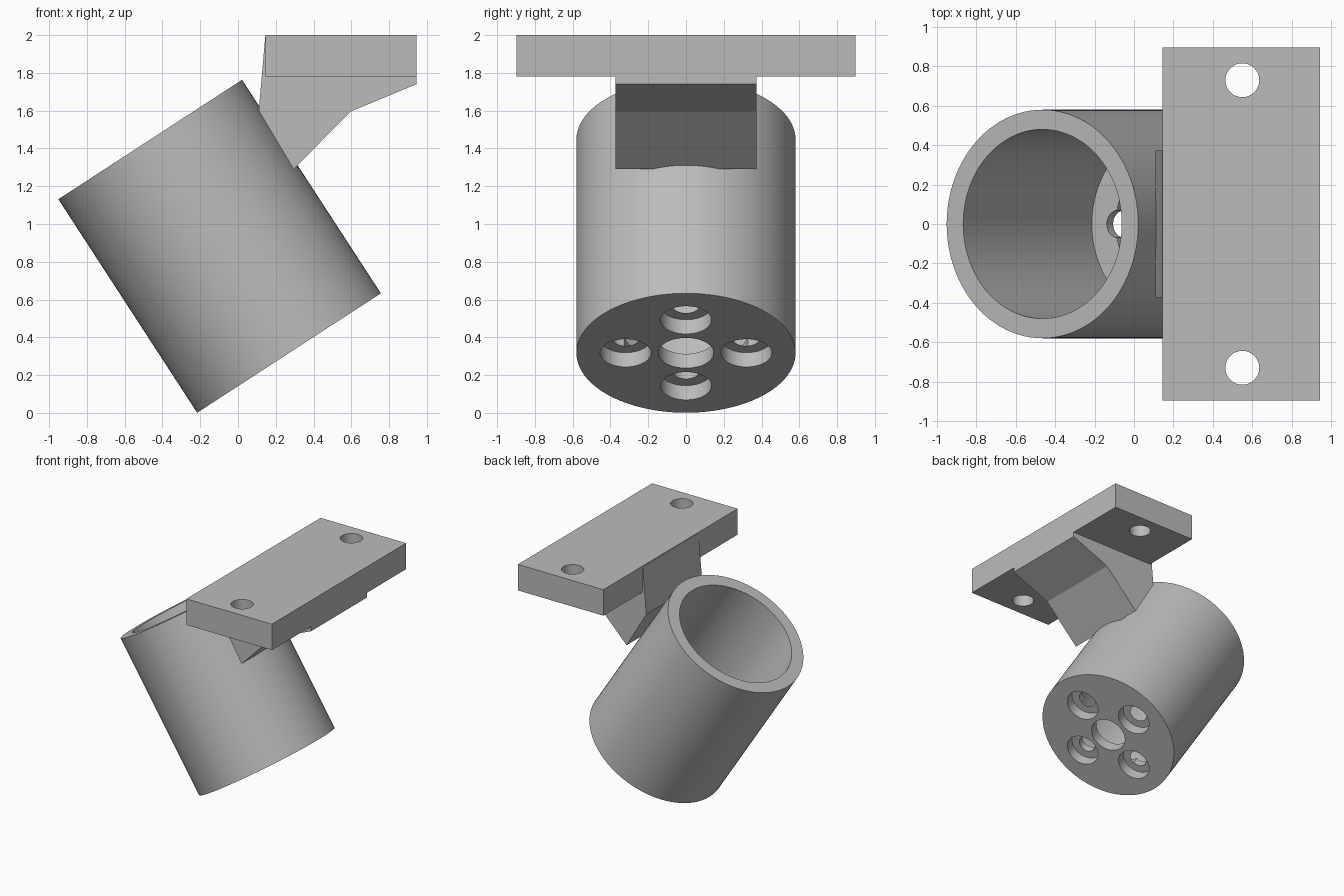
import bpy, bmesh, math
from mathutils import Matrix, Vector

cube = bpy.data.objects.get("Cube")
if cube:
    bpy.data.objects.remove(cube, do_unlink=True)

grey = bpy.data.materials.new("plain grey")
grey.use_nodes = True
colour = (0.5, 0.5, 0.5, 1)
grey.diffuse_color = colour
grey.node_tree.nodes["Principled BSDF"].inputs["Base Color"].default_value = colour


def add_object(name, bm):
    bmesh.ops.recalc_face_normals(bm, faces=bm.faces)
    mesh = bpy.data.meshes.new(name)
    bm.to_mesh(mesh)
    bm.free()
    mesh.materials.append(grey)
    obj = bpy.data.objects.new(name, mesh)
    bpy.context.scene.collection.objects.link(obj)
    return obj


def cylinder(name, radius, low, high, x=0, y=0, sides=96):
    bm = bmesh.new()
    place = Matrix.Translation((x, y, (low + high) / 2))
    bmesh.ops.create_cone(bm, cap_ends=True, segments=sides, radius1=radius,
                          radius2=radius, depth=high - low, matrix=place)
    return add_object(name, bm)


def prism(name, profile, half_width):
    """Extrude an x-z outline symmetrically along y."""
    bm = bmesh.new()
    face = bm.faces.new([bm.verts.new((x, -half_width, z)) for x, z in profile])
    out = bmesh.ops.extrude_face_region(bm, geom=[face])
    verts = [v for v in out["geom"] if isinstance(v, bmesh.types.BMVert)]
    bmesh.ops.translate(bm, verts=verts, vec=(0, 2 * half_width, 0))
    return add_object(name, bm)


def activate(obj):
    bpy.ops.object.select_all(action="DESELECT")
    obj.select_set(True)
    bpy.context.view_layer.objects.active = obj


def cut(obj, cutter):
    activate(obj)
    cutter.hide_render = True
    mod = obj.modifiers.new("cut", "BOOLEAN")
    mod.operation = "DIFFERENCE"
    mod.solver = "EXACT"
    mod.object = cutter
    bpy.ops.object.modifier_apply(modifier=mod.name)
    bpy.data.objects.remove(cutter, do_unlink=True)


def smooth(obj):
    activate(obj)
    bpy.ops.object.shade_smooth_by_angle(angle=math.radians(30))


# Tilted cup, modelled upright with its base at the origin
length, floor, ledge, ring = 1.348, 0.15, 0.09, 0.32
cup = cylinder("cup", 0.58, 0, length)
cut(cup, cylinder("cavity_cutter", 0.48, floor, length + 0.2))

# Recessed opening in the cup floor, with four round notches
cut(cup, cylinder("opening_cutter", 0.335, ledge, floor + 0.1))
for i in range(4):
    angle = i * math.pi / 2
    x, y = ring * math.cos(angle), ring * math.sin(angle)
    cut(cup, cylinder("notch_cutter", 0.07, ledge - 0.01, floor + 0.1, x, y, 32))
    cut(cup, cylinder("drain_cutter", 0.135, -0.1, ledge, x, y, 48))
cut(cup, cylinder("centre_drain_cutter", 0.147, -0.1, floor + 0.1, sides=48))
smooth(cup)
cup.rotation_euler.y = math.radians(-33.03)
cup.location = Vector((0.27, 0, 0.317))

# Mounting plate with two screw holes
plate = prism("mounting_plate", [(0.145, 1.78), (0.945, 1.78), (0.945, 2), (0.145, 2)], 0.897)
for side in (-1, 1):
    cut(plate, cylinder("screw_cutter", 0.086, 1.6, 2.2, 0.55, side * 0.73, 48))
smooth(plate)

# Angled bracket joining the plate to the cup
prism("bracket", [(0.144, 1.99), (0.11, 1.6), (0.295, 1.29), (0.595, 1.595),
                  (0.945, 1.74), (0.945, 1.78), (0.9, 1.85), (0.6, 1.99)], 0.373)
